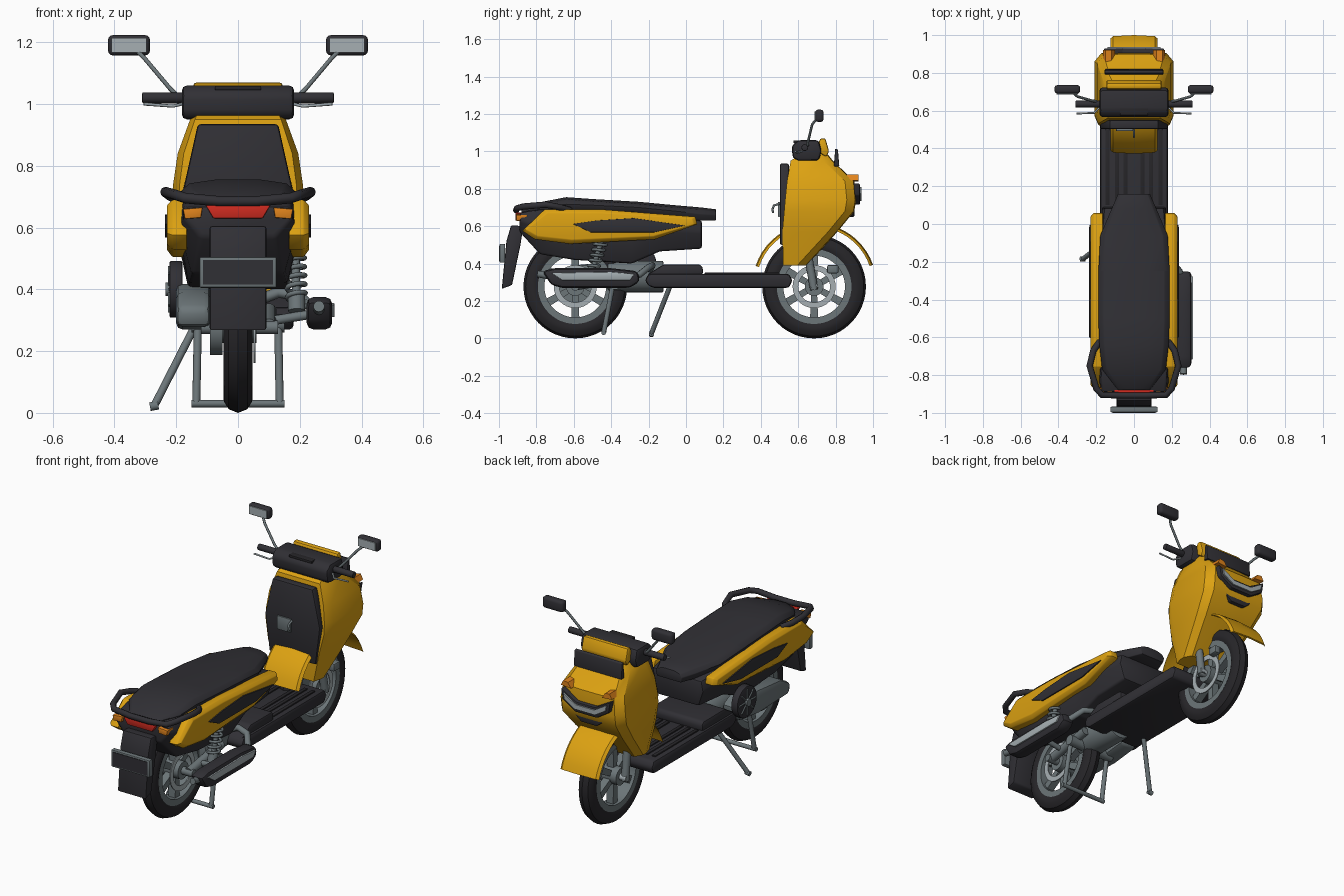
import bpy, bmesh, math
from mathutils import Vector, Matrix

if "Cube" in bpy.data.objects:
    bpy.data.objects.remove(bpy.data.objects["Cube"])

def mat(name, r, g, b):
    m = bpy.data.materials.new(name)
    m.diffuse_color = (r, g, b, 1)
    m.use_nodes = True
    m.node_tree.nodes["Principled BSDF"].inputs["Base Color"].default_value = m.diffuse_color
    return m

YELLOW = mat("yellow paint", .72, .36, .006)
DARK = mat("dark plastic", .03, .029, .035)
RUBBER = mat("tyre rubber", .02, .019, .022)
METAL = mat("grey metal", .15, .18, .19)
LIGHT = mat("light grey", .38, .43, .45)
RED = mat("red lens", .65, .025, .015)
ORANGE = mat("orange lens", .75, .23, .012)

def finish(name, bm, m, bevel=0, seg=2):
    bmesh.ops.recalc_face_normals(bm, faces=bm.faces)
    if bevel:
        es = [e for e in bm.edges if e.is_manifold and e.calc_face_angle(0) > .45]
        bmesh.ops.bevel(bm, geom=es, offset=bevel, segments=seg, affect='EDGES', profile=.5, clamp_overlap=True)
    me = bpy.data.meshes.new(name)
    bm.to_mesh(me)
    bm.free()
    me.materials.append(m)
    ob = bpy.data.objects.new(name, me)
    bpy.context.collection.objects.link(ob)
    bpy.ops.object.select_all(action='DESELECT')
    ob.select_set(True)
    bpy.context.view_layer.objects.active = ob
    bpy.ops.object.shade_smooth_by_angle(angle=math.radians(35))
    return ob

def loft(name, rings, m, bevel=0, closed=False, seg=2):
    """Skin rings of equal length; cap the ends unless closed."""
    bm = bmesh.new()
    vs = [[bm.verts.new(p) for p in r] for r in rings]
    n, k = len(rings), len(rings[0])
    for i in range(n if closed else n - 1):
        a, b = vs[i], vs[(i + 1) % n]
        for j in range(k):
            bm.faces.new((a[j], a[(j + 1) % k], b[(j + 1) % k], b[j]))
    if not closed:
        bm.faces.new(vs[0])
        bm.faces.new(vs[-1])
    return finish(name, bm, m, bevel, seg)

def prism_x(name, yz, x0, x1, m, bevel=0):
    return loft(name, [[(x, y, z) for y, z in yz] for x in (x0, x1)], m, bevel)

def prism_y(name, xz, y0, y1, m, bevel=0):
    return loft(name, [[(x, y, z) for x, z in xz] for y in (y0, y1)], m, bevel)

def box(name, c, s, m, bevel=0, seg=2):
    bm = bmesh.new()
    bmesh.ops.create_cube(bm, size=1, matrix=Matrix.Translation(c) @ Matrix.Diagonal((*s, 1)))
    return finish(name, bm, m, bevel, seg)

def rod(name, a, b, r, m, r2=None, n=16, bevel=0):
    a, b = Vector(a), Vector(b)
    d = b - a
    bm = bmesh.new()
    bmesh.ops.create_cone(bm, cap_ends=True, segments=n, radius1=r, radius2=r if r2 is None else r2, depth=d.length,
                          matrix=Matrix.Translation((a + b) / 2) @ d.to_track_quat('Z', 'Y').to_matrix().to_4x4())
    return finish(name, bm, m, bevel)

def tube(name, pts, r, m):
    cu = bpy.data.curves.new(name, 'CURVE')
    cu.dimensions = '3D'
    cu.bevel_depth, cu.bevel_resolution, cu.use_fill_caps = r, 2, True
    sp = cu.splines.new('POLY')
    sp.points.add(len(pts) - 1)
    for p, q in zip(sp.points, pts):
        p.co = (*q, 1)
    cu.materials.append(m)
    ob = bpy.data.objects.new(name, cu)
    bpy.context.collection.objects.link(ob)
    return ob

def lathe_x(name, prof, cy, cz, m, n=48):
    """Spin an (x, radius) loop around a wheel axle."""
    angs = [2 * math.pi * i / n for i in range(n)]
    return loft(name, [[(x, cy + r * math.cos(t), cz + r * math.sin(t)) for x, r in prof] for t in angs], m, closed=True)

# wheels
for label, cy in (("front", .685), ("rear", -.592)):
    cz = .277
    tyre = [(-.035, .19), (-.047, .215), (-.046, .24), (-.03, .265), (0, .277),
            (.03, .265), (.046, .24), (.047, .215), (.035, .19)]
    lathe_x(label + "_tyre", tyre, cy, cz, RUBBER)
    lathe_x(label + "_rim", [(-.04, .165), (-.04, .2), (.04, .2), (.04, .165)], cy, cz, METAL)
    rod(label + "_hub", (-.06, cy, cz), (.06, cy, cz), .05, METAL, n=24)
    for i in range(6):
        t = math.pi * (i / 3 + 1 / 6)
        d = Vector((0, math.cos(t), math.sin(t)))
        p = Vector((0, -d.z, d.y))
        c = Vector((0, cy, cz))
        rings = [[c + d * r + p * sp + Vector((x, 0, 0)) for sp, x in ((-w, -.022), (w, -.022), (w, .022), (-w, .022))]
                 for r, w in ((.04, .016), (.175, .022))]
        loft(label + "_spoke", rings, METAL)
    lathe_x(label + "_brake_disc", [(.05, .085), (.05, .115), (.056, .115), (.056, .085)], cy, cz, LIGHT, 32)

# front fork
for s in (-1, 1):
    rod("fork_leg", (s * .085, .685, .26), (s * .075, .64, .52), .022, METAL)
rod("front_axle", (-.1, .685, .277), (.1, .685, .277), .02, LIGHT)
box("brake_caliper", (.075, .785, .37), (.04, .06, .045), METAL, .008)

# front fender
angs = [math.radians(19 + 143 * i / 20) for i in range(21)]
loft("front_fender", [[(x, .687 + r * math.cos(t), .285 + r * math.sin(t)) for x, r in
     ((-.125, .312), (-.11, .325), (0, .331), (.11, .325), (.125, .312), (.11, .316), (0, .321), (-.11, .316))]
     for t in angs], YELLOW)

# front shield, lofted upward
def shield_ring(z, yb, yf, w):
    half = [(w * .9, yb), (w, yb + .05), (w, yf - .05), (w * .82, yf - .005), (w * .3, yf)]
    return [(x, y, z) for x, y in half] + [(-x, y, z) for x, y in reversed(half)]
loft("front_shield", [shield_ring(*r) for r in ((.39, .52, .645, .14), (.57, .515, .81, .185), (.68, .525, .9, .21),
     (.74, .53, .91, .21), (.84, .54, .9, .195), (.95, .56, .785, .155), (1.0, .64, .745, .13))], YELLOW)
# dark inner panel with pocket and hook
prism_y("inner_panel", [(-.13, .935), (-.178, .72), (-.15, .5), (.15, .5), (.178, .72), (.13, .935)], .502, .55, DARK, .01)
box("storage_latch", (-.05, .498, .69), (.09, .012, .08), METAL, .004)
tube("bag_hook", [(0, .5, .72), (0, .47, .71), (0, .462, .69), (0, .466, .67)], .006, METAL)

# headlight, front vents and indicators
prism_y("headlight_frame", [(-.16, .83), (-.06, .775), (.06, .775), (.16, .83), (.15, .765), (.07, .715), (-.07, .715),
        (-.15, .765)], .86, .93, DARK, .006)
prism_y("headlight_lens", [(-.14, .81), (-.06, .762), (.06, .762), (.14, .81), (.132, .775), (.065, .735), (-.065, .735),
        (-.132, .775)], .925, .938, LIGHT)
prism_y("front_vent", [(-.1, .69), (.1, .69), (.05, .65), (-.05, .65)], .84, .9, DARK, .005)
prism_x("wind_deflector", [(.79, .92), (.82, .92), (.812, 1.01), (.798, 1.015)], -.155, .155, DARK, .004)
for s in (-1, 1):
    prism_y("front_indicator", [(s * .1, .84), (s * .165, .845), (s * .15, .875), (s * .12, .87)], .86, .922, ORANGE)

# handlebar cluster
prism_x("handlebar_housing", [(.57, .965), (.565, 1.03), (.6, 1.06), (.71, 1.06), (.725, 1.0), (.71, .95), (.6, .95)],
        -.182, .182, DARK, .02)
prism_x("dash_visor", [(.7, 1.0), (.715, 1.068), (.745, 1.07), (.765, 1.0), (.75, .97)], -.145, .145, YELLOW, .01)
box("dash_display", (0, .6, 1.052), (.15, .05, .014), RUBBER, .003)
for s in (-1, 1):
    rod("handle_grip", (s * .17, .635, 1.02), (s * .31, .635, 1.02), .018, DARK, bevel=.004)
    tube("brake_lever", [(s * .18, .62, 1.0), (s * .21, .588, .993), (s * .305, .585, 1.0)], .005, LIGHT)
    tube("mirror_stem", [(s * .2, .65, 1.03), (s * .22, .652, 1.05), (s * .3, .675, 1.145), (s * .33, .7, 1.175)], .007, METAL)
    box("mirror_shell", (s * .353, .713, 1.19), (.136, .045, .066), DARK, .016, 3)
    box("mirror_glass", (s * .353, .689, 1.19), (.112, .006, .046), LIGHT)

# floorboard
prism_x("floorboard", [(-.2, .28), (-.22, .31), (-.2, .345), (.55, .345), (.57, .31), (.55, .27), (-.17, .27)],
        -.18, .18, DARK, .014)
prism_x("floor_step", [(-.21, .34), (-.12, .395), (.075, .395), (.09, .38), (.09, .34)], -.17, .17, DARK, .012)
for x in (-.14, -.09, -.045, .045, .09, .14):
    box("floor_rib", (x, .3, .347), (.022, .4, .01), RUBBER, .003)

# rear hull, lofted lengthwise
def hull_ring(y, zb, zt, wb, wt):
    zm = zb + (zt - zb) * .6
    half = [(wb, zb), (wt, zm), (wt * .93, zt)]
    return [(x, y, z) for x, z in half] + [(-x, y, z) for x, z in reversed(half)]
loft("rear_hull", [hull_ring(*r) for r in ((.085, .48, .63, .14, .17), (-.14, .465, .66, .15, .19), (-.29, .4, .68, .16, .197),
     (-.6, .42, .69, .16, .197), (-.78, .45, .69, .15, .19), (-.89, .57, .67, .12, .18))], DARK, .012)

# yellow side panels with dark inset
for s in (-1, 1):
    outer = [(-.875, .575), (-.755, .69), (-.46, .69), (.05, .65), (.06, .61), (-.166, .53), (-.62, .505), (-.81, .53)]
    inner = [(-.4 + (y + .4) * .96, .605 + (z - .605) * .78) for y, z in outer]
    loft("side_panel", [[(s * .165, y, z) for y, z in outer], [(s * .212, y, z) for y, z in outer],
                        [(s * .23, y, z) for y, z in inner]], YELLOW, .004)
    prism_x("side_panel_inset", [(-.605, .612), (-.48, .63), (-.28, .643), (-.005, .603), (-.17, .567), (-.51, .567)],
            s * .225, s * .237, DARK, .002)

# seat
def seat_ring(y, zb, zt, w):
    half = [(w * .9, zb), (w, (zb + zt) / 2), (w * .85, zt - .012), (w * .4, zt)]
    return [(x, y, z) for x, z in half] + [(-x, y, z) for x, z in reversed(half)]
loft("seat", [seat_ring(*r) for r in ((.16, .63, .69, .085), (.08, .63, .7, .12), (-.06, .65, .712, .18), (-.25, .67, .73, .19),
     (-.5, .68, .745, .19), (-.64, .68, .755, .185), (-.77, .67, .73, .17), (-.88, .66, .69, .085))], DARK, .004)
# grab rail
rail = [(.18, -.62, .685), (.215, -.67, .7), (.235, -.75, .715), (.2, -.87, .705), (.17, -.905, .695), (.06, -.908, .685)]
tube("grab_rail", rail + [(-x, y, z) for x, y, z in reversed(rail)], .017, DARK)

# tail lights
prism_y("tail_light", [(-.105, .672), (.105, .672), (.08, .63), (-.08, .63)], -.912, -.86, RED, .004)
for s in (-1, 1):
    prism_y("rear_indicator", [(s * .115, .665), (s * .178, .66), (s * .172, .628), (s * .12, .632)], -.908, -.85, ORANGE, .003)
# rear mudguard and number plate
prism_x("rear_mudguard", [(-.87, .6), (-.935, .605), (-.96, .52), (-.985, .265), (-.93, .285), (-.885, .5)], -.092, .092, DARK, .008)
box("plate_frame", (0, -.982, .455), (.25, .03, .1), METAL, .006)
box("plate_face", (0, -.998, .455), (.225, .004, .08), DARK)

# engine and drive casing on the left
prism_x("drive_casing", [(-.68, .28), (-.69, .34), (-.6, .39), (-.3, .42), (-.2, .37), (-.22, .29), (-.4, .27)], -.2, -.09, METAL, .02)
rod("fan_cover", (-.18, -.25, .4), (-.222, -.25, .4), .092, DARK, n=24, bevel=.006)
for i in range(4):
    t = math.pi * i / 4
    d = Vector((0, .075 * math.cos(t), .075 * math.sin(t)))
    c = Vector((-.222, -.25, .4))
    rod("fan_rib", c - d, c + d, .006, METAL, n=6)
rod("fan_boss", (-.2, -.25, .4), (-.235, -.25, .4), .022, METAL)
rod("engine_block", (0, -.42, .33), (0, -.12, .33), .085, METAL, n=20, bevel=.01)
rod("engine_crossbar", (-.15, -.38, .29), (.15, -.38, .29), .03, METAL)
rod("swing_arm", (.1, -.3, .33), (.1, -.6, .28), .025, METAL)
rod("rear_axle", (-.12, -.592, .277), (.13, -.592, .277), .022, METAL)
rod("rear_drum", (-.09, -.592, .277), (-.05, -.592, .277), .09, METAL, n=24)

# shock absorber with coil spring
top, low = Vector((.185, -.45, .53)), Vector((.19, -.51, .33))
rod("shock_rod", low, top, .014, METAL)
rod("shock_base", low, low + (top - low) * .25, .028, METAL)
axis = (top - low).normalized()
u = Vector((1, 0, 0))
v = axis.cross(u).normalized()
tube("shock_spring", [low.lerp(top, .15 + .85 * i / 72) + .03 * (u * math.cos(i * math.pi / 6) + v * math.sin(i * math.pi / 6))
                      for i in range(73)], .008, METAL)

# exhaust on the right
prism_x("muffler", [(-.77, .36), (-.72, .285), (-.66, .27), (-.3, .27), (-.245, .305), (-.26, .36), (-.4, .375), (-.7, .375)],
        .222, .305, DARK, .022)
prism_x("heat_shield", [(-.72, .35), (-.66, .31), (-.3, .31), (-.275, .345), (-.4, .355)], .295, .313, LIGHT, .004)
rod("exhaust_tip", (.262, -.74, .335), (.262, -.795, .345), .018, METAL)
tube("exhaust_pipe", [(.05, -.2, .36), (.13, -.18, .39), (.2, -.2, .38), (.24, -.25, .34), (.26, -.3, .325)], .018, METAL)
rod("exhaust_bracket", (.12, -.5, .3), (.24, -.5, .32), .015, METAL)

# centre stand and side stand
for s in (-1, 1):
    rod("centre_stand_leg", (s * .13, -.39, .29), (s * .135, -.44, .03), .013, METAL)
rod("centre_stand_foot", (-.15, -.44, .03), (.15, -.44, .03), .012, METAL)
rod("side_stand", (-.14, -.085, .28), (-.27, -.185, .025), .013, METAL)
rod("side_stand_foot", (-.258, -.185, .025), (-.285, -.185, .02), .014, METAL)
